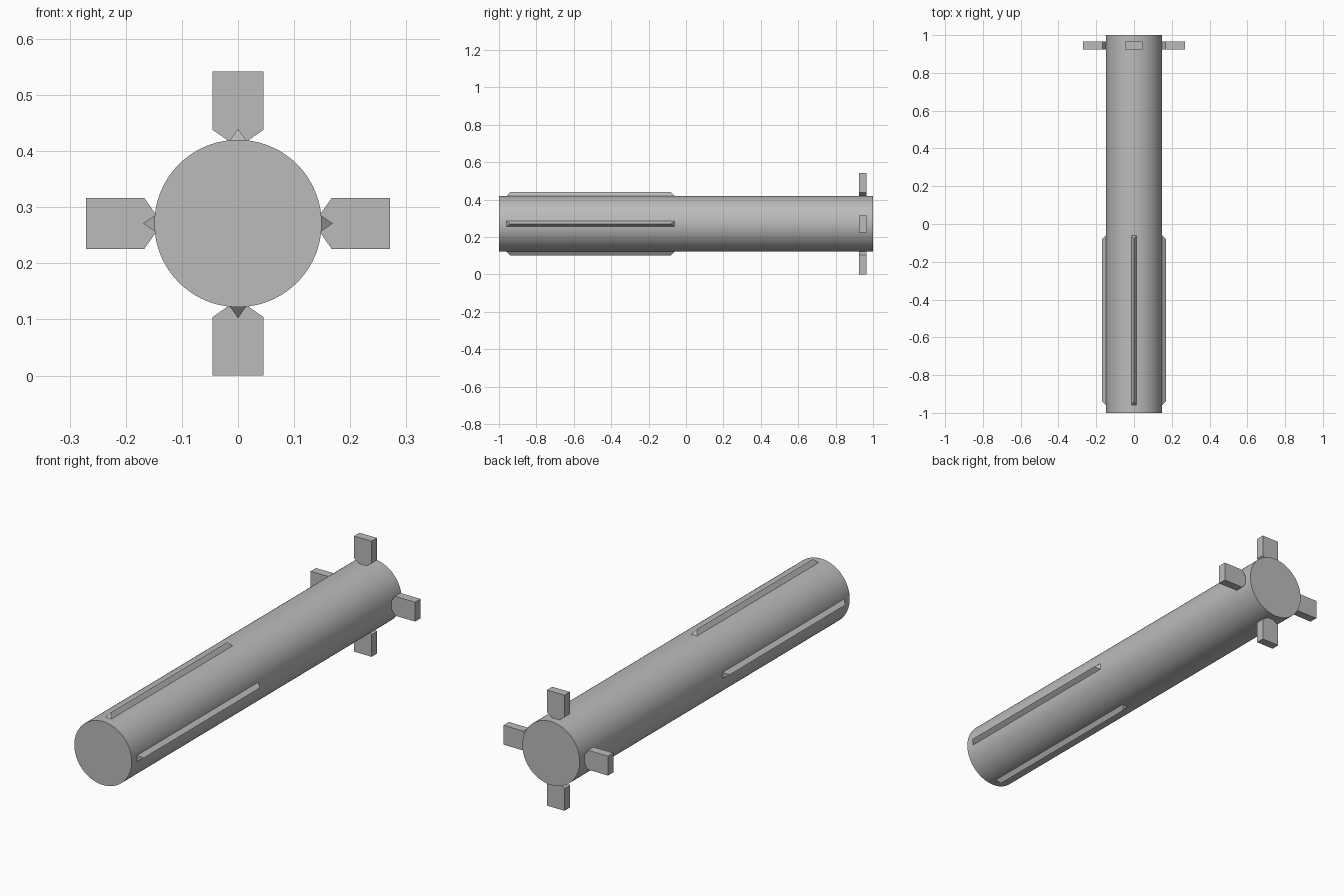
import bpy, bmesh, math
from mathutils import Matrix, Vector

cube = bpy.data.objects.get("Cube")
if cube:
    bpy.data.objects.remove(cube, do_unlink=True)

R, CZ = 0.149, 0.271          # shaft radius and axis height
SIDES = ("top", "right", "bottom", "left")

grey = bpy.data.materials.new("plain grey")
grey.use_nodes = True
colour = (0.5, 0.5, 0.5, 1)
grey.diffuse_color = colour
grey.node_tree.nodes["Principled BSDF"].inputs["Base Color"].default_value = colour


def add_object(name, bm, angle=0):
    bmesh.ops.recalc_face_normals(bm, faces=bm.faces)
    bm.transform(Matrix.Translation((0, 0, CZ)) @ Matrix.Rotation(angle, 4, 'Y'))
    mesh = bpy.data.meshes.new(name)
    bm.to_mesh(mesh)
    bm.free()
    mesh.materials.append(grey)
    obj = bpy.data.objects.new(name, mesh)
    bpy.context.collection.objects.link(obj)
    return obj


# Long round shaft with flat ends
bm = bmesh.new()
bmesh.ops.create_cone(bm, cap_ends=True, segments=96, radius1=R, radius2=R, depth=2,
                      matrix=Matrix.Rotation(math.pi / 2, 4, 'X'))
shaft = add_object("shaft", bm)
bpy.context.view_layer.objects.active = shaft
shaft.select_set(True)
bpy.ops.object.shade_smooth_by_angle(angle=math.radians(30))


def fin(name, angle):
    # Flat plate whose root narrows where it meets the shaft
    half = [(0.014, 0.145), (0.0455, 0.167), (0.0455, 0.271)]
    outline = half + [(-x, z) for x, z in reversed(half)]
    bm = bmesh.new()
    face = bm.faces.new([bm.verts.new((x, 0.925, z)) for x, z in outline])
    ext = bmesh.ops.extrude_face_region(bm, geom=[face])
    verts = [v for v in ext["geom"] if isinstance(v, bmesh.types.BMVert)]
    bmesh.ops.translate(bm, verts=verts, vec=Vector((0, 0.04, 0)))
    add_object(name, bm, angle)


def ridge(name, angle):
    # Triangular rib with sloping ends, slightly sunk into the shaft
    bm = bmesh.new()
    for y, tip in ((-0.96, -0.94), (-0.06, -0.08)):
        for x in (-0.0145, 0.0145):
            bm.verts.new((x, y, 0.148))
            bm.verts.new((x, y, 0.14))
        bm.verts.new((0, tip, 0.169))
    bmesh.ops.convex_hull(bm, input=bm.verts)
    bmesh.ops.dissolve_limit(bm, angle_limit=0.01, verts=bm.verts, edges=bm.edges)
    add_object(name, bm, angle)


for i, side in enumerate(SIDES):
    fin(side + "_fin", -i * math.pi / 2)
    ridge(side + "_ridge", -i * math.pi / 2)
